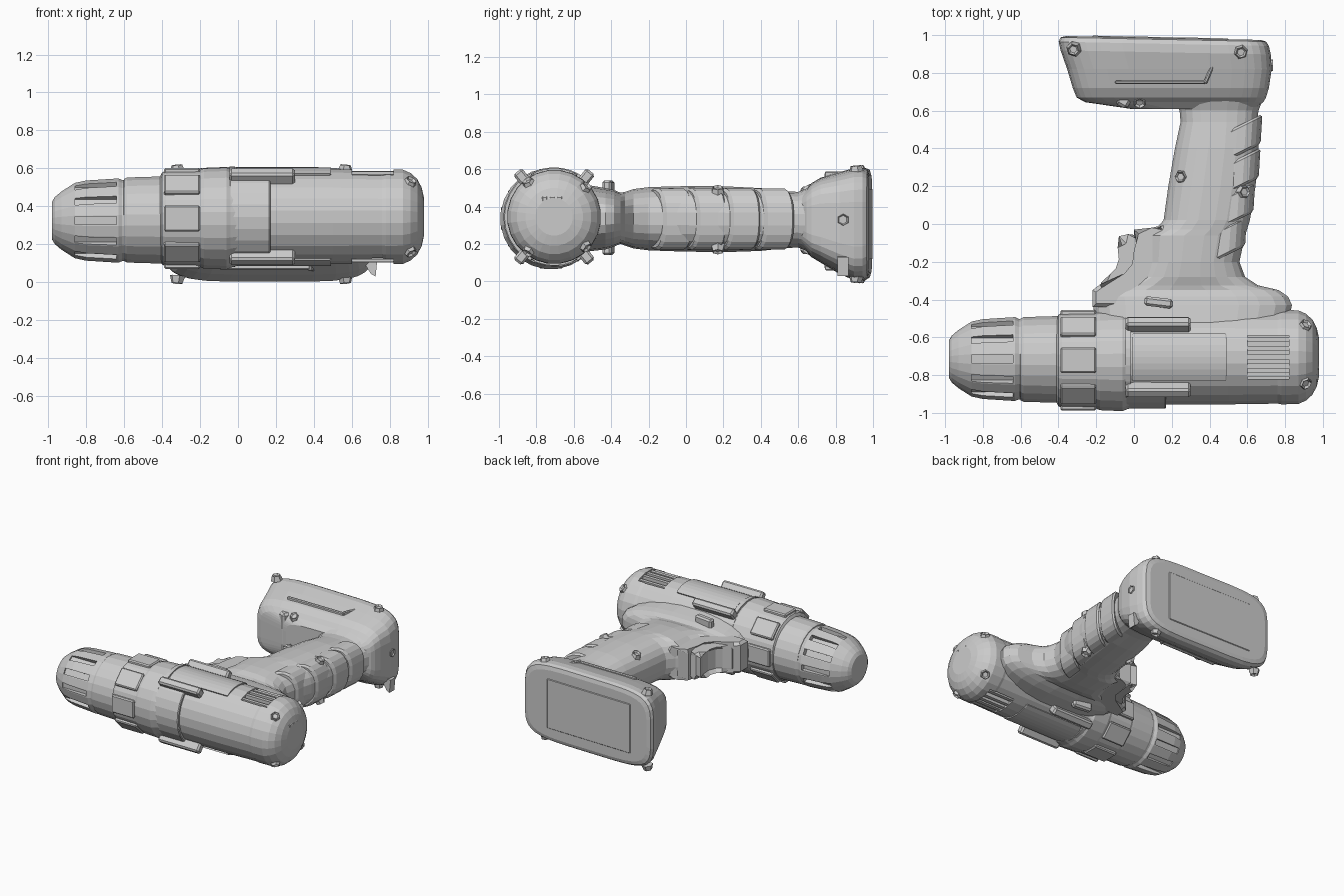
import bpy, bmesh, math
from mathutils import Matrix, Vector

if "Cube" in bpy.data.objects:
    bpy.data.objects.remove(bpy.data.objects["Cube"])

CY, CZ = -0.705, 0.345          # main barrel axis


def finish(name, bm):
    bmesh.ops.recalc_face_normals(bm, faces=bm.faces)
    me = bpy.data.meshes.new(name)
    bm.to_mesh(me)
    bm.free()
    ob = bpy.data.objects.new(name, me)
    bpy.context.collection.objects.link(ob)
    return ob


def loft(name, axis, stations, n=24, e=2.0, warp=None):
    """Stack rounded sections (pos, a0, a1, b0, b1) along x or y."""
    bm, rings = bmesh.new(), []
    for p, a0, a1, b0, b1 in stations:
        ring = []
        for i in range(n):
            t = 2 * math.pi * (i + 0.5) / n
            c, s = math.cos(t), math.sin(t)
            a = (a0 + a1) / 2 + (a1 - a0) / 2 * math.copysign(abs(c) ** (2 / e), c)
            b = (b0 + b1) / 2 + (b1 - b0) / 2 * math.copysign(abs(s) ** (2 / e), s)
            co = Vector((p, a, b) if axis == 'x' else (a, p, b))
            ring.append(bm.verts.new(warp(co) if warp else co))
        rings.append(ring)
    for r, q in zip(rings, rings[1:]):
        for i in range(n):
            bm.faces.new((r[i], r[(i + 1) % n], q[(i + 1) % n], q[i]))
    bm.faces.new(rings[0])
    bm.faces.new(rings[-1])
    return finish(name, bm)


def turned(name, yc, zc, profile, n=24):
    return loft(name, 'x', [(x, yc - r, yc + r, zc - r, zc + r) for x, r in profile], n)


def prism(name, axis, pts, lo, hi, bevel=0.0):
    """Extrude a 2D outline along an axis."""
    put = {'x': lambda u, v, w: (w, u, v), 'y': lambda u, v, w: (u, w, v),
           'z': lambda u, v, w: (u, v, w)}[axis]
    bm = bmesh.new()
    a = [bm.verts.new(put(u, v, lo)) for u, v in pts]
    b = [bm.verts.new(put(u, v, hi)) for u, v in pts]
    bm.faces.new(a)
    bm.faces.new(b)
    for i in range(len(a)):
        j = (i + 1) % len(a)
        bm.faces.new((a[i], a[j], b[j], b[i]))
    if bevel:
        rim = [e for f in bm.faces if len(f.verts) == len(a) for e in f.edges]
        bmesh.ops.bevel(bm, geom=list(set(rim)), offset=bevel, segments=1, affect='EDGES')
    return finish(name, bm)


def boxes(name, items, bevel=0.0):
    """items: (centre, size, rotation matrix or None), all in one object."""
    bm = bmesh.new()
    for c, s, rot in items:
        m = Matrix.Translation(c) @ (rot or Matrix()) @ Matrix.Diagonal((*s, 1))
        bmesh.ops.create_cube(bm, size=1, matrix=m)
    if bevel:
        bmesh.ops.bevel(bm, geom=bm.edges[:], offset=bevel, segments=1, affect='EDGES')
    return finish(name, bm)


def radial(x0, x1, r0, r1, width, ang, yc=CY, zc=CZ):
    """Box item standing out from the barrel axis; ang measured from +y to +z."""
    r = (r0 + r1) / 2
    c = Vector(((x0 + x1) / 2, yc + r * math.cos(ang), zc + r * math.sin(ang)))
    return c, (x1 - x0, r1 - r0, width), Matrix.Rotation(ang, 4, 'X')


def band(name, x0, x1, r0, r1, a0, a1, n=8):
    """Curved plate wrapped on the barrel."""
    angs = [math.radians(a0 + (a1 - a0) * i / n) for i in range(n + 1)]
    pts = [(CY + r1 * math.cos(a), CZ + r1 * math.sin(a)) for a in angs]
    pts += [(CY + r0 * math.cos(a), CZ + r0 * math.sin(a)) for a in reversed(angs)]
    return prism(name, 'x', pts, x0, x1, 0.006)


def stud(name, pos, normal, r=0.042):
    bm = bmesh.new()
    q = Vector(normal).to_track_quat('Z', 'Y').to_matrix().to_4x4()
    bmesh.ops.create_cone(bm, cap_ends=True, segments=6, radius1=r, radius2=r * 0.7,
                          depth=0.04, matrix=Matrix.Translation(pos) @ q)
    top = max(bm.faces, key=lambda f: f.calc_center_median().dot(Vector(normal)))
    bmesh.ops.inset_region(bm, faces=[top], thickness=0.01, depth=-0.012)
    return finish(name, bm)


def cut(ob, cutter):
    cutter.hide_render = True
    m = ob.modifiers.new('cut', 'BOOLEAN')
    m.operation, m.object, m.solver = 'DIFFERENCE', cutter, 'EXACT'
    bpy.context.view_layer.objects.active = ob
    bpy.ops.object.modifier_apply(modifier=m.name)
    bpy.data.objects.remove(cutter)


# Chuck with tapered flutes
chuck = turned('chuck', -0.715, 0.325, [(-0.98, 0.10), (-0.965, 0.125), (-0.93, 0.155),
               (-0.86, 0.20), (-0.8, 0.213), (-0.63, 0.224), (-0.61, 0.215), (-0.58, 0.215)])
cut(chuck, boxes('flute_cutter', [radial(-0.86, -0.64, 0.188, 0.26, 0.042,
    math.radians(30 * i), -0.715, 0.325) for i in range(12)]))
turned('chuck_collar', -0.717, 0.328, [(-0.605, 0.205), (-0.6, 0.218), (-0.585, 0.226),
       (-0.42, 0.231), (-0.38, 0.231)])

# Torque ring with eight grip pads
turned('torque_ring', -0.722, 0.336, [(-0.41, 0.225), (-0.4, 0.245), (-0.38, 0.255),
       (-0.2, 0.258), (-0.18, 0.266), (-0.06, 0.271), (-0.04, 0.262), (0.0, 0.25)])
boxes('torque_pads', [radial(-0.39, -0.2, 0.22, 0.266, 0.135, math.radians(45 * i), -0.722, 0.336)
                      for i in range(8)], 0.008)

# Motor housing with recessed vents above and below
body = turned('motor_housing', CY, CZ, [(-0.05, 0.25), (0.1, 0.252), (0.5, 0.252), (0.76, 0.248),
              (0.78, 0.252), (0.87, 0.25), (0.91, 0.232), (0.945, 0.2), (0.968, 0.155), (0.98, 0.1)])
cut(body, boxes('vent_cutter', [radial(0.6, 0.82, 0.195, 0.3, 0.23, s * math.pi / 2)
                                for s in (1, -1)]))
slats = []
for s in (1, -1):
    for i in range(-2, 3):
        top = math.sqrt(0.25 ** 2 - (0.046 * i) ** 2) - 0.008
        slats.append(((0.71, CY + 0.046 * i, CZ + s * (top + 0.17) / 2),
                      (0.225, 0.026, top - 0.17), None))
boxes('vent_slats', slats)
boxes('rear_grille', [((0.968, CY - 0.01 + d, 0.365), (0.024, 0.03, 0.18), None)
                      for d in (-0.04, 0, 0.04)], 0.005)

# Corner rails, front plate and raised side panels
boxes('corner_rails', [radial(-0.045, 0.3, 0.2, 0.312, 0.06, math.radians(a))
                       for a in (51, 129, 231, 309)], 0.012)
band('front_plate', -0.045, 0.17, 0.22, 0.272, 125, 235)
for side, a in (('upper', 90), ('lower', 270)):
    band(side + '_panel', -0.01, 0.49, 0.22, 0.26, a - 29, a + 29)
    band(side + '_panel_edge', -0.045, -0.015, 0.22, 0.265, a - 39, a + 39)

# Handle flaring into the saddle under the barrel
loft('handle', 'y', [(-0.6, -0.2, 0.8, 0.15, 0.53), (-0.43, -0.22, 0.84, 0.17, 0.5),
     (-0.385, -0.22, 0.82, 0.185, 0.49), (-0.35, -0.2, 0.77, 0.2, 0.475),
     (-0.325, -0.1, 0.66, 0.19, 0.48), (-0.28, 0.0, 0.59, 0.175, 0.495),
     (-0.2, 0.045, 0.56, 0.165, 0.505), (-0.06, 0.05, 0.59, 0.16, 0.51),
     (-0.03, 0.11, 0.6, 0.16, 0.51), (0.02, 0.155, 0.615, 0.158, 0.512), (0.2, 0.18, 0.645, 0.155, 0.51),
     (0.4, 0.215, 0.66, 0.162, 0.5), (0.54, 0.245, 0.655, 0.178, 0.482),
     (0.6, 0.24, 0.66, 0.18, 0.48), (0.7, 0.2, 0.7, 0.14, 0.52)], 24, 2.5)

# Slanted grip pads on the back of the handle
for i, (y, xr) in enumerate(((-0.12, 0.578), (0.06, 0.622), (0.24, 0.65), (0.42, 0.66))):
    loft(f'grip_pad_{i + 1}', 'y', [(y - 0.002, xr - 0.2, xr, 0.18, 0.487),
         (y + 0.012, xr - 0.21, xr + 0.012, 0.168, 0.499), (y + 0.14, xr - 0.2, xr + 0.02, 0.168, 0.499),
         (y + 0.154, xr - 0.19, xr + 0.008, 0.18, 0.487)], 20, 2.4,
         lambda c, xr=xr: Vector((c.x, c.y + 0.5 * (c.x - xr), c.z)))

# Trigger, its side cheeks and the direction switch
prism('trigger', 'z', [(-0.08, -0.065), (-0.062, -0.12), (-0.055, -0.19), (-0.075, -0.25),
      (-0.11, -0.285), (-0.175, -0.31), (-0.18, -0.36), (0.12, -0.36), (0.12, -0.05),
      (0.02, -0.06), (-0.03, -0.08)], 0.235, 0.435, 0.025)
prism('trigger_cheek', 'z', [(0.0, -0.03), (0.02, -0.14), (0.01, -0.22), (-0.04, -0.28),
      (-0.18, -0.32), (-0.22, -0.35), (-0.22, -0.44), (0.3, -0.44), (0.3, 0.0), (0.14, -0.01),
      (0.1, -0.04)], 0.215, 0.455, 0.02)
boxes('direction_switch', [((0.13, -0.415, 0.34), (0.15, 0.05, 0.4),
                            Matrix.Rotation(-0.12, 4, 'Z'))], 0.012)

# Battery base, its sole slightly tilted
def tilt(c):
    return Vector((c.x, c.y - (0.022 * (c.x + 0.4) / 1.1 if c.y > 0.9 else 0), c.z))

loft('battery_base', 'y', [(0.61, -0.02, 0.64, 0.2, 0.46), (0.645, -0.26, 0.685, 0.16, 0.495),
     (0.67, -0.305, 0.7, 0.13, 0.525), (0.72, -0.325, 0.715, 0.1, 0.555),
     (0.82, -0.355, 0.73, 0.04, 0.585), (0.92, -0.39, 0.725, 0.003, 0.608),
     (0.965, -0.4, 0.715, 0.005, 0.608), (0.988, -0.39, 0.7, 0.02, 0.598),
     (0.996, -0.36, 0.67, 0.045, 0.57)], 32, 5.0, tilt)
boxes('sole_panel', [((0.14, 0.982, 0.307), (0.72, 0.016, 0.38), Matrix.Rotation(-0.02, 4, 'Z'))], 0.004)
for side, z, s in (('upper', 0.565, 1), ('lower', 0.082, -1)):
    boxes(side + '_base_ridge', [((0.14, 0.75, z), (0.48, 0.02, 0.03), None),
          ((0.395, 0.79, z + s * 0.008), (0.02, 0.1, 0.03), Matrix.Rotation(-0.4, 4, 'Z'))], 0.006)
boxes('battery_latch', [((-0.05, 0.66, 0.327), (0.07, 0.085, 0.36), Matrix.Rotation(-0.5, 4, 'Z'))], 0.015)
prism('belt_hook', 'y', [(0.64, 0.14), (0.735, 0.13), (0.725, 0.03), (0.7, 0.045)], 0.81, 0.87)

# Hexagonal screw heads on both halves
spots = [(0.25, 0.25, 0.465, -0.4, 0, 1), (0.58, 0.17, 0.485, 0.5, 0, 1),
         (-0.32, 0.925, 0.598, -0.1, -0.1, 1), (0.565, 0.91, 0.598, 0.1, -0.1, 1),
         (0.03, 0.648, 0.49, 0, -0.6, 1), (0.905, -0.54, 0.5, 0.5, 0.7, 0.7),
         (0.905, -0.84, 0.525, 0.5, -0.5, 0.8)]
for i, (x, y, z, nx, ny, nz) in enumerate(spots):
    stud(f'screw_upper_{i + 1}', (x, y, z), (nx, ny, nz))
    mid = 0.345 if y < -0.5 else (0.306 if y > 0.9 else 0.33)
    stud(f'screw_lower_{i + 1}', (x, y, 2 * mid - z), (nx, ny, -nz))
stud('screw_base_side', (0.715, 0.84, 0.33), (1, 0, 0))
